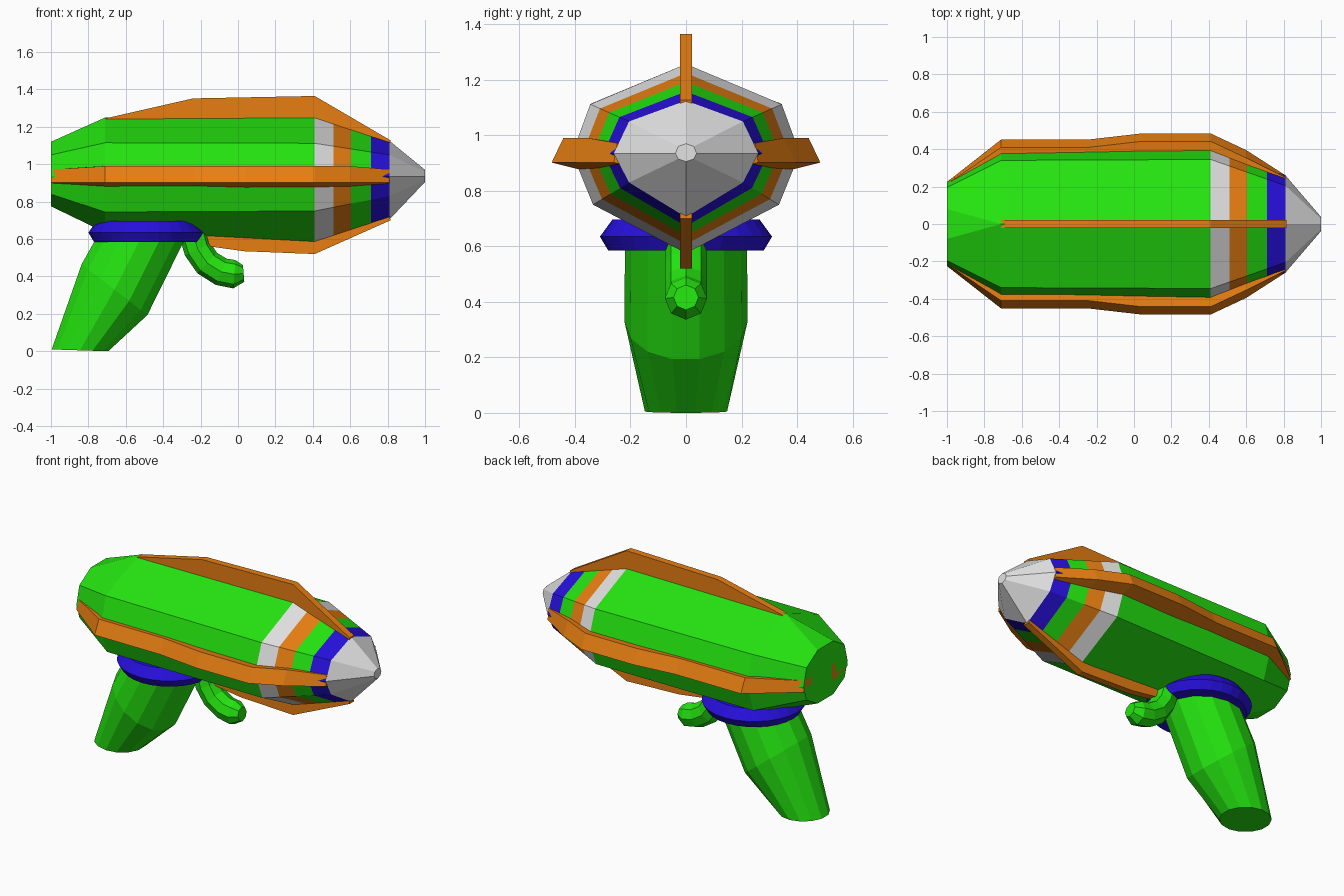
import bpy, bmesh
from math import sin, cos, pi
from mathutils import Vector

cube = bpy.data.objects.get("Cube")
if cube:
    bpy.data.objects.remove(cube, do_unlink=True)


def material(name, r, g, b):
    m = bpy.data.materials.new(name)
    m.use_nodes = True
    m.diffuse_color = (r, g, b, 1)
    m.node_tree.nodes["Principled BSDF"].inputs["Base Color"].default_value = (r, g, b, 1)
    return m


GREEN = material("bright green", 0.018, 0.78, 0.005)
ORANGE = material("orange", 0.8, 0.21, 0.006)
BLUE = material("deep blue", 0.02, 0.005, 0.72)
SILVER = material("silver", 0.76, 0.76, 0.76)


def loft(name, rings, mats, pick=None):
    """Skin equal-length closed rings, cap both ends, and colour faces by a rule."""
    bm = bmesh.new()
    loops = [[bm.verts.new(p) for p in ring] for ring in rings]
    n = len(loops[0])
    for a, b in zip(loops, loops[1:]):
        for i in range(n):
            j = (i + 1) % n
            bm.faces.new((a[i], a[j], b[j], b[i]))
    bm.faces.new(loops[0][::-1])
    bm.faces.new(loops[-1])
    bmesh.ops.remove_doubles(bm, verts=bm.verts, dist=0.0005)
    bmesh.ops.recalc_face_normals(bm, faces=bm.faces)
    for f in bm.faces:
        f.material_index = pick(f.calc_center_median()) if pick else 0
    mesh = bpy.data.meshes.new(name)
    bm.to_mesh(mesh)
    bm.free()
    for m in mats:
        mesh.materials.append(m)
    obj = bpy.data.objects.new(name, mesh)
    bpy.context.collection.objects.link(obj)
    return obj


def ellipse(center, u, v, n, offset=0.0):
    c, u, v = Vector(center), Vector(u), Vector(v)
    angles = [2 * pi * (i + offset) / n for i in range(n)]
    return [c + u * cos(a) + v * sin(a) for a in angles]


# Body: x, half width of ridge, top, shoulder y/z, widest y, lower y/z, bottom
def body_ring(x, ridge, top, sy, sz, wide, ly, lz, bottom):
    half = [(ridge, top), (sy, sz), (wide, 0.935), (ly, lz), (ridge, bottom)]
    return [Vector((x, y, z)) for y, z in half] + [Vector((x, -y, z)) for y, z in half[::-1]]


tail = body_ring(-1, 0.08, 1.12, 0.195, 1.05, 0.225, 0.195, 0.84, 0.775)
rear = body_ring(-0.71, 0, 1.25, 0.34, 1.115, 0.39, 0.325, 0.745, 0.635)
front = body_ring(0.41, 0, 1.257, 0.345, 1.112, 0.41, 0.335, 0.75, 0.575)
neck = body_ring(0.81, 0, 1.125, 0.205, 1.05, 0.26, 0.205, 0.83, 0.705)
tip = body_ring(1.0, 0, 0.97, 0.028, 0.96, 0.038, 0.028, 0.915, 0.905)
stripe_ends = [0.41, 0.51, 0.605, 0.71, 0.81]
bands = [[a.lerp(b, (x - 0.41) / 0.4) for a, b in zip(front, neck)] for x in stripe_ends]
loft("body", [tail, rear] + bands + [tip], [GREEN, SILVER, ORANGE, GREEN, BLUE, SILVER],
     lambda c: sum(c.x > x for x in stripe_ends))


# Thin top and bottom fins, sunk into the body
def flat_fin(name, outline):
    loft(name, [[(x, y, z) for x, z in outline] for y in (-0.022, 0.022)], [ORANGE])


flat_fin("top_fin", [(-0.71, 1.245), (-0.24, 1.352), (0.41, 1.365), (0.815, 1.128),
                     (0.8, 1.05), (-0.6, 1.15)])
flat_fin("bottom_fin", [(-0.71, 0.64), (0.03, 0.535), (0.41, 0.52), (0.815, 0.7),
                        (0.8, 0.8), (-0.6, 0.75)])

# Side fins, lofted along the body and mirrored
fin_path = [(-1, 0.225), (-0.71, 0.452), (-0.24, 0.452), (0.04, 0.484),
            (0.41, 0.484), (0.6, 0.395), (0.81, 0.26)]
for side, name in ((1, "left_fin"), (-1, "right_fin")):
    rings = []
    for x, y in fin_path:
        crest = 0.972 if x in (-1, 0.81) else 0.99
        inset = 0.012 if x in (-1, 0.81) else 0.042
        section = [(y - 0.16, 0.975), (y - inset, crest), (y, 0.902), (y - 0.16, 0.862)]
        rings.append([(x, side * a, z) for a, z in section])
    loft(name, rings, [ORANGE])

# Collar between body and grip
loft("collar", [ellipse((-0.49, 0, z), (r, 0, 0), (0, r, 0), 28)
                for z, r in ((0.585, 0.28), (0.635, 0.31), (0.697, 0.265))], [BLUE])

# Grip: rings swept down and back, the middle one tilted
grip = [((-0.52, 0, 0.64), 0.245, 0.22, 0.0), ((-0.53, 0, 0.585), 0.245, 0.22, 0.0),
        ((-0.575, 0, 0.475), 0.262, 0.222, 0.0), ((-0.66, 0, 0.33), 0.18, 0.222, -0.14),
        ((-0.845, 0, 0.005), 0.155, 0.148, -0.005)]
grip.pop(2)
loft("grip", [ellipse(c, (rx, 0, tilt), (0, ry, 0), 14, 0.5)
              for c, rx, ry, tilt in grip], [GREEN])

# Trigger: curved octagonal tube with a chamfered end
path = [Vector((x, 0, z)) for x, z in
        ((-0.24, 0.63), (-0.215, 0.545), (-0.165, 0.472), (-0.09, 0.425), (-0.02, 0.412), (0.03, 0.416))]
rings = []
for i, p in enumerate(path):
    d = (path[min(i + 1, len(path) - 1)] - path[max(i - 1, 0)]).normalized()
    r = 0.045 if i == len(path) - 1 else 0.076
    rings.append(ellipse(p, (-d.z * r, 0, d.x * r), (0, r, 0), 8))
loft("trigger", rings, [GREEN])
